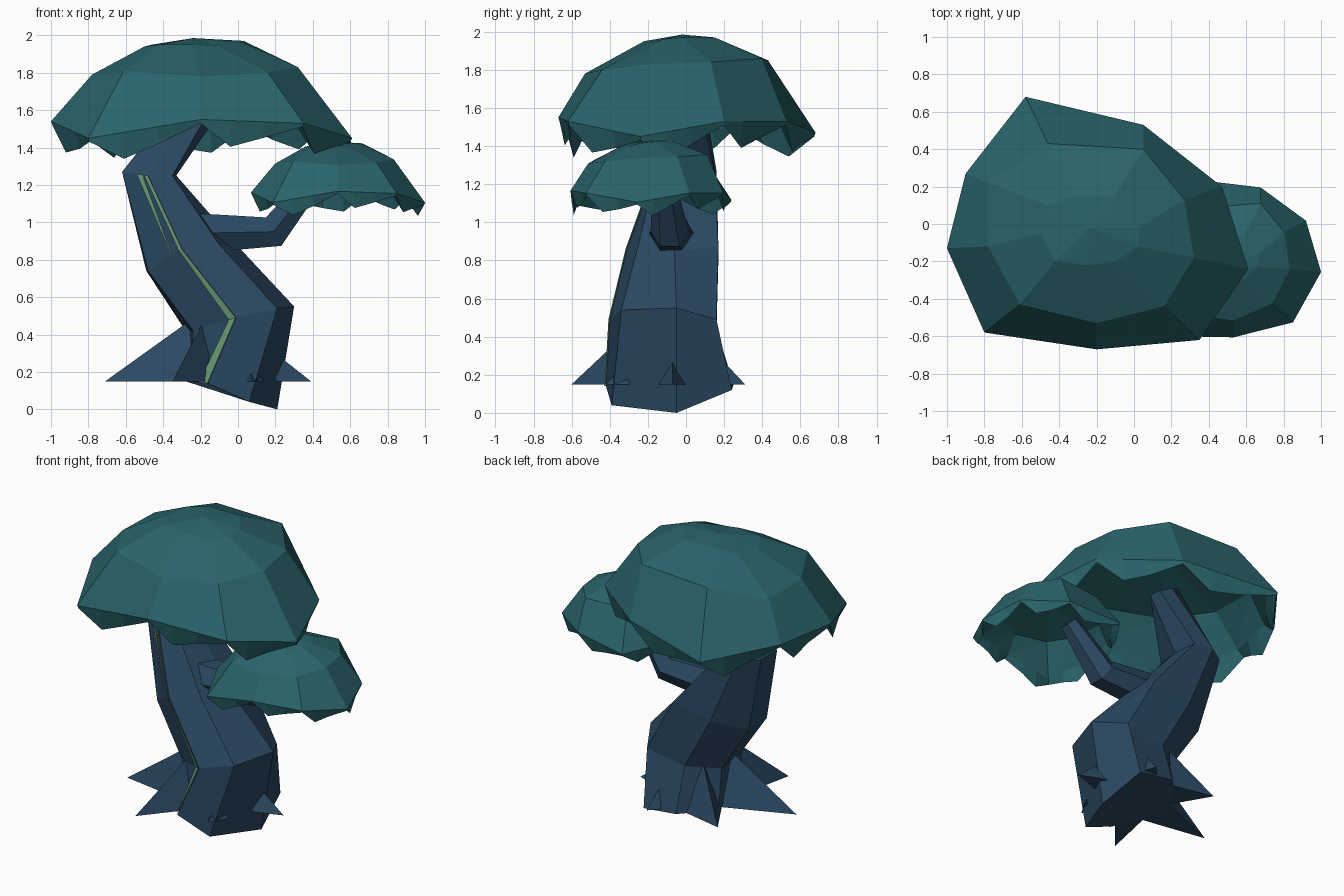
import bpy, math
from mathutils import Vector as V

if "Cube" in bpy.data.objects:
    bpy.data.objects.remove(bpy.data.objects["Cube"])


def material(name, rgb):
    m = bpy.data.materials.new(name)
    m.diffuse_color = (*rgb, 1)
    m.use_nodes = True
    m.node_tree.nodes["Principled BSDF"].inputs["Base Color"].default_value = m.diffuse_color
    return m


BARK = material("bark", (0.024, 0.066, 0.122))
LEAF = material("leaf", (0.022, 0.127, 0.145))
GLOW = material("moss", (0.15, 0.34, 0.18))


def make(name, verts, faces, mat):
    me = bpy.data.meshes.new(name)
    me.from_pydata([tuple(v) for v in verts], [], faces)
    me.materials.append(mat)
    ob = bpy.data.objects.new(name, me)
    bpy.context.collection.objects.link(ob)
    return ob


def bridge(a, b, n):
    # quads between two rings of n vertices starting at index a and b
    return [(a + i, a + (i + 1) % n, b + (i + 1) % n, b + i) for i in range(n)]


def loft(name, rings, mat):
    n = len(rings[0])
    faces = [tuple(reversed(range(n)))]
    for k in range(len(rings) - 1):
        faces += bridge(k * n, (k + 1) * n, n)
    faces.append(tuple(range((len(rings) - 1) * n, len(rings) * n)))
    return make(name, [v for r in rings for v in r], faces, mat)


# Trunk: seven-sided leaning S, counter-clockwise rings from the front ridge
trunk = [[V(p) for p in r] for r in (
    [(-.16, -.42, .14), (.06, -.39, .04), (.21, -.05, .0), (.15, .24, .12),
     (-.1, .25, .15), (-.28, .05, .15), (-.25, -.24, .15)],
    [(-.01, -.40, .49), (.21, -.34, .54), (.30, -.05, .55), (.18, .16, .49),
     (-.1, .16, .44), (-.28, .02, .42), (-.24, -.25, .42)],
    [(-.30, -.31, .86), (-.1, -.25, .88), (.02, -.06, .85), (-.03, .17, .87),
     (-.3, .17, .8), (-.49, .03, .74), (-.48, -.18, .74)],
    [(-.48, -.17, 1.25), (-.35, -.16, 1.25), (-.33, .0, 1.25), (-.36, .15, 1.26),
     (-.5, .16, 1.27), (-.62, .08, 1.27), (-.62, -.09, 1.27)],
)]
trunk.append([V((-.21 + .1 * math.cos(a), .03 + .07 * math.sin(a), 1.62 - .05 * math.cos(a)))
              for a in (-1.9 + i * math.tau / 7 for i in range(7))])
loft("trunk", trunk, BARK)


# Moss stripes just off the front ridge
def stripe(name, spans):
    pts = []
    for k, a, b in spans:
        r = trunk[k]
        pts += [r[0].lerp(r[6], t) + V((-.003, -.007, 0)) for t in (a, b)]
    make(name, pts, [(2 * i, 2 * i + 1, 2 * i + 3, 2 * i + 2)
                     for i in range(len(spans) - 1)], GLOW)


stripe("long_moss_stripe", [(0, 0, .5), (1, 0, .16), (2, 0, .08), (3, 0, .14)])
stripe("short_moss_stripe", [(2, .28, .3), (3, .2, .42)])

# Side branch: bent six-sided tube reaching into the small canopy
rings = []
for c, r, lean in (((-.3, -.07, .94), .13, 0), ((.19, -.085, .95), .10, -.5),
                   ((.42, -.12, 1.24), .06, -.8)):
    ax = V((math.sin(lean), 0, math.cos(lean)))
    rings.append([V(c) + r * (V((0, 1, 0)) * math.cos(a) + ax * math.sin(a))
                  for a in (i * math.tau / 6 for i in range(6))])
loft("branch", rings, BARK)

# Root spikes: tip xy, foot xy, apex height, half width
for i, (tip, foot, h, w) in enumerate((
        ((-.71, -.17), (-.25, -.12), .48, .13), ((-.35, -.60), (-.19, -.27), .46, .09),
        ((.07, -.42), (.07, -.3), .27, .07), ((.39, -.07), (.2, -.07), .3, .07),
        ((.08, .31), (.05, .15), .32, .1), ((-.42, .26), (-.2, .1), .46, .12))):
    t, f = V((*tip, .15)), V((*foot, .15))
    side = (t - f).normalized().cross(V((0, 0, 1))) * w
    make(f"root_{i + 1}", [t, f + side, f - side, V((*foot, h))],
         [(0, 2, 1), (0, 1, 3), (1, 2, 3), (2, 0, 3)], BARK)

# Canopy: faceted dome, jagged fringe and hollow underside
RIM = [(-1, -.13, 1.54), (-.8, -.58, 1.45), (-.2, -.67, 1.55), (.35, -.62, 1.53),
       (.61, -.24, 1.45), (.47, .2, 1.53), (.05, .53, 1.53), (-.58, .68, 1.47), (-.9, .27, 1.52)]
MID = [(-.78, -.12, 1.79), (-.61, -.43, 1.81), (-.2, -.53, 1.78), (.16, -.44, 1.80),
       (.32, -.18, 1.83), (.27, .13, 1.84), (.05, .4, 1.86), (-.46, .43, 1.85), (-.78, .22, 1.78)]
CROWN = [(-.5, -.05, 1.94), (-.42, -.2, 1.95), (-.25, -.22, 1.95), (-.1, -.2, 1.94),
         (.02, -.12, 1.96), (.03, -.02, 1.97), (-.1, .15, 1.97), (-.32, .15, 1.97), (-.46, .1, 1.95)]
TEETH = ((0, .99, .02), (.3, .97, .14), (.62, .95, .09))  # along edge, inset, drop
HUB = V((-.24, -.02, 1.985))


def inset(p, s, drop):
    return V((HUB.x + (p[0] - HUB.x) * s, HUB.y + (p[1] - HUB.y) * s, p[2] - drop))


def canopy(name, centre, scale, shear=0):
    verts = [V(p) for p in RIM + MID + CROWN] + [HUB]
    faces = bridge(0, 9, 9) + bridge(9, 18, 9)
    faces += [(18 + i, 18 + (i + 1) % 9, 27) for i in range(9)]
    edge, fringe, lip = [], [], []
    k = len(TEETH)
    n = 9 * k
    for i in range(9):
        a, b = V(RIM[i]), V(RIM[(i + 1) % 9])
        for t, s, drop in TEETH:
            p = a.lerp(b, t)
            edge.append(p)
            fringe.append(inset(p, s, drop))
            lip.append(inset(p, .91, -.01))
    e = len(verts)
    verts += edge + fringe + lip
    faces += bridge(e + n, e, n) + bridge(e + 2 * n, e + n, n)
    m = len(verts)
    verts += [inset(p, .95, .04) for p in MID] + [HUB - V((0, 0, .08))]
    for i in range(9):
        j = (i + 1) % 9
        arc = [e + 2 * n + (k * i + q) % n for q in range(k + 1)]
        faces += [(m + i, arc[q + 1], arc[q]) for q in range(k)]
        faces += [(m + i, m + j, arc[k]), (m + i, m + 9, m + j)]
    piv = V((-.195, 0, 1.54))
    out = []
    for q in verts:
        d = [(v - p) * s for v, p, s in zip(q, piv, scale)]
        d[1] += shear * d[0]
        out.append(V(centre) + V(d))
    make(name, out, faces, LEAF)


canopy("large_canopy", (-.195, 0, 1.54), (1, 1, 1))
canopy("small_canopy", (.535, -.17, 1.16), (.578, .65, .61), .15)
